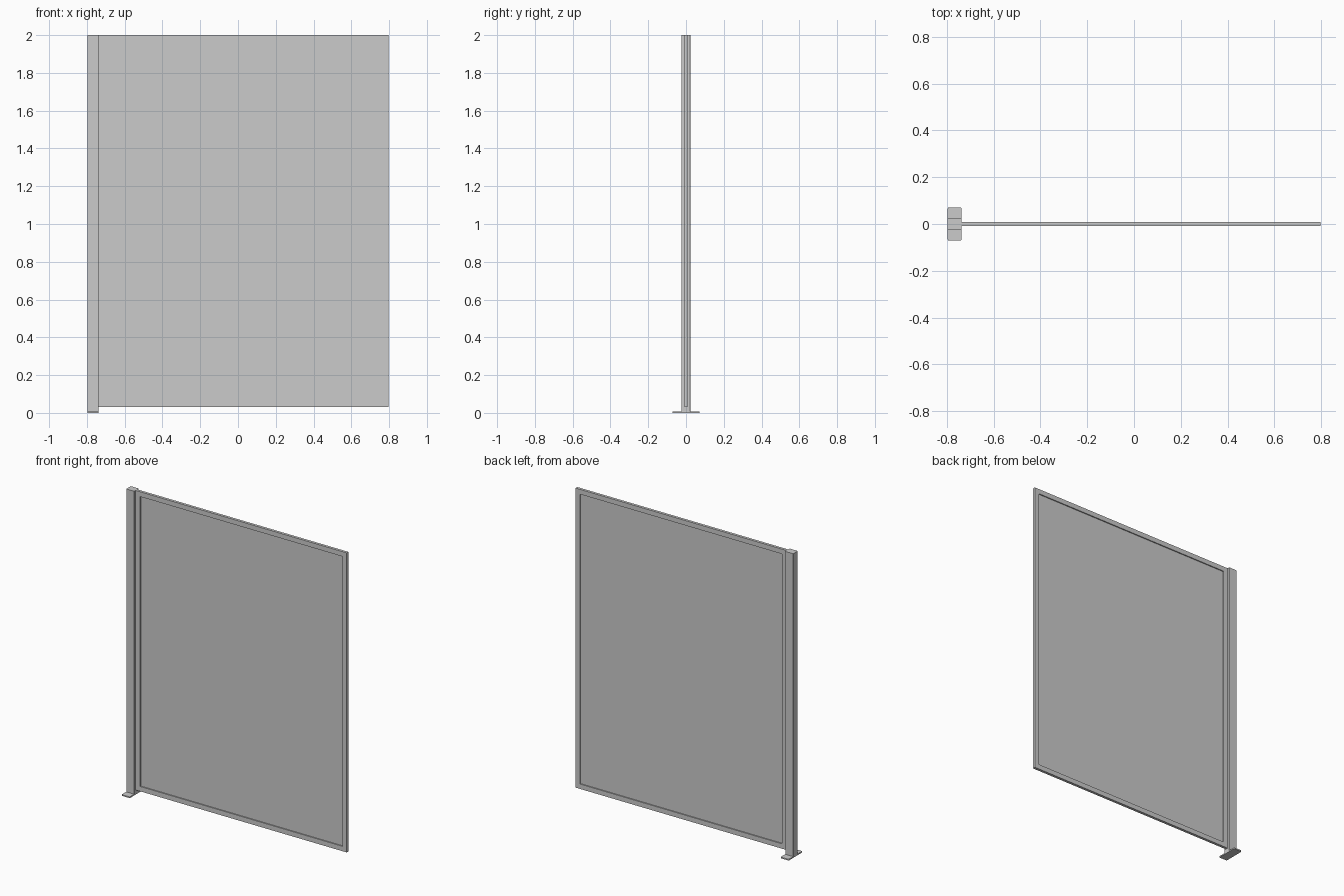
import bpy

if "Cube" in bpy.data.objects:
    bpy.data.objects.remove(bpy.data.objects["Cube"])


def box(name, x, y, z, bevel=0.0, vertical_only=True):
    """Box from (min, max) ranges, with optional rounded vertical edges."""
    lo, hi = zip(x, y, z)
    verts = [(a, b, c) for c in (lo[2], hi[2])
             for a, b in ((lo[0], lo[1]), (hi[0], lo[1]), (hi[0], hi[1]), (lo[0], hi[1]))]
    faces = [(3, 2, 1, 0), (4, 5, 6, 7)]
    faces += [(i, (i + 1) % 4, (i + 1) % 4 + 4, i + 4) for i in range(4)]
    mesh = bpy.data.meshes.new(name)
    mesh.from_pydata(verts, [], faces)
    obj = bpy.data.objects.new(name, mesh)
    bpy.context.collection.objects.link(obj)
    if bevel:
        weights = mesh.attributes.new("bevel_weight_edge", "FLOAT", "EDGE")
        for e in mesh.edges:
            a, b = (mesh.vertices[v].co for v in e.vertices)
            weights.data[e.index].value = 1.0 if abs(a.z - b.z) > 1e-6 else 0.0
        mod = obj.modifiers.new("rounded", "BEVEL")
        mod.limit_method = "WEIGHT"
        mod.width = bevel
        mod.segments = 3
    return obj


def frame(name, x, z, half_depth, width):
    """Rectangular picture-frame ring with mitred corners."""
    def ring(inset, y):
        return [(x[0] + inset, y, z[0] + inset), (x[1] - inset, y, z[0] + inset),
                (x[1] - inset, y, z[1] - inset), (x[0] + inset, y, z[1] - inset)]
    d = half_depth
    rings = [ring(0, -d), ring(width, -d), ring(width, d), ring(0, d)]
    verts = [v for r in rings for v in r]
    faces = []
    for r in range(4):
        s = (r + 1) % 4
        for i in range(4):
            j = (i + 1) % 4
            faces.append((r * 4 + i, r * 4 + j, s * 4 + j, s * 4 + i))
    mesh = bpy.data.meshes.new(name)
    mesh.from_pydata(verts, [], faces)
    obj = bpy.data.objects.new(name, mesh)
    bpy.context.collection.objects.link(obj)
    return obj


LEFT, POST_RIGHT, RIGHT = -0.797, -0.738, 0.797
BOTTOM, TOP = 0.03, 2.0
FRAME_W = 0.032

# upright post and its floor plate
box("post", (LEFT, POST_RIGHT), (-0.024, 0.024), (0.008, TOP), bevel=0.003)
box("base_plate", (LEFT, POST_RIGHT), (-0.071, 0.071), (0.0, 0.008), bevel=0.006)

# panel frame with a recessed infill sheet
frame("panel_frame", (POST_RIGHT, RIGHT), (BOTTOM, TOP), 0.009, FRAME_W)
box("infill_sheet", (POST_RIGHT + FRAME_W, RIGHT - FRAME_W), (-0.002, 0.002),
    (BOTTOM + FRAME_W, TOP - FRAME_W))
